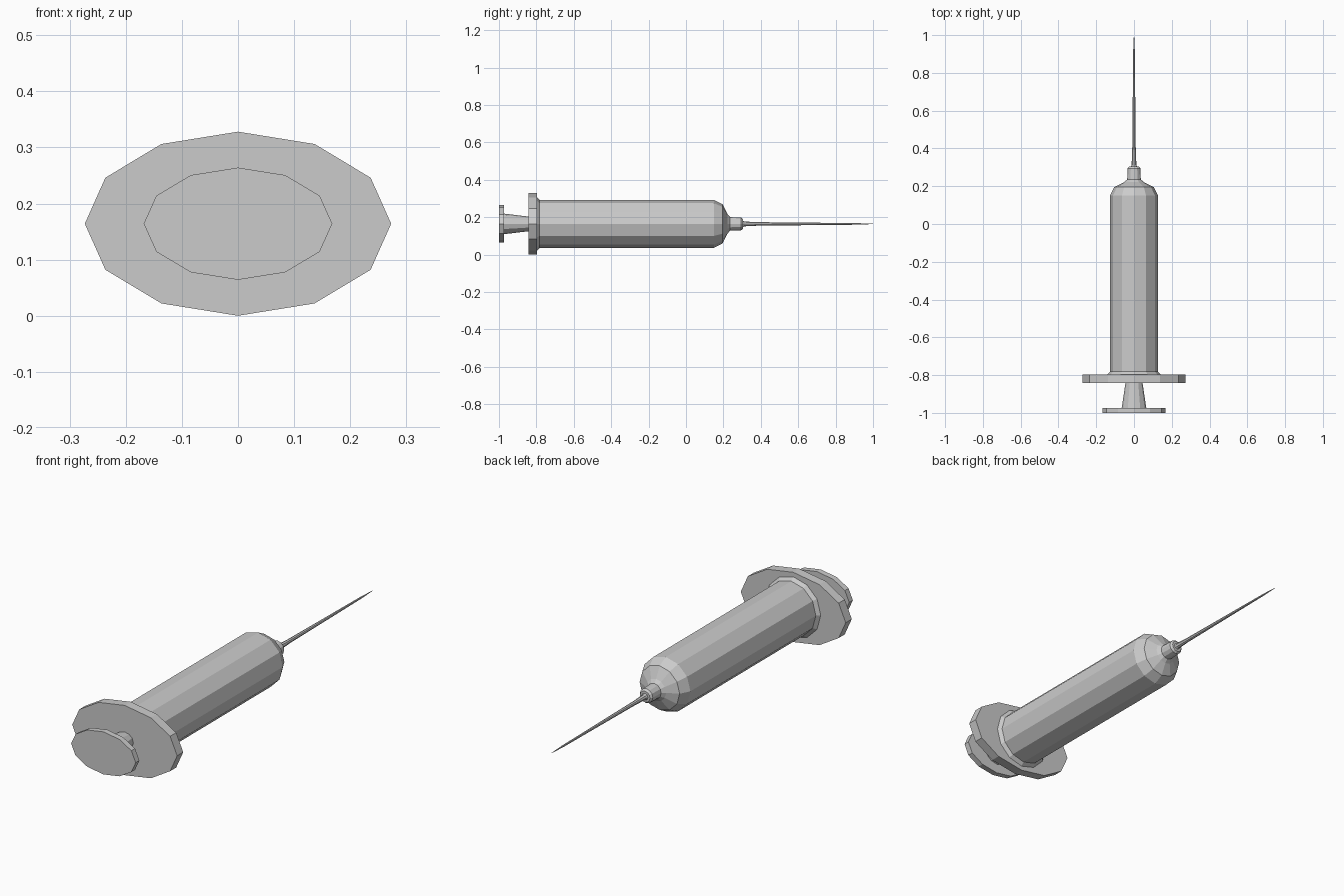
import bpy, bmesh, math

if "Cube" in bpy.data.objects:
    bpy.data.objects.remove(bpy.data.objects["Cube"])

AXIS_Z = 0.164  # height of the long axis


def loft(name, rings, sides=12):
    """Closed solid of elliptical rings (y, half_width, half_height) along y."""
    bm = bmesh.new()
    loops = []
    for y, rx, rz in rings:
        loops.append([bm.verts.new((rx * math.cos(2 * math.pi * i / sides), y,
                                    AXIS_Z + rz * math.sin(2 * math.pi * i / sides)))
                      for i in range(sides)])
    for a, b in zip(loops, loops[1:]):
        for i in range(sides):
            j = (i + 1) % sides
            bm.faces.new((a[i], a[j], b[j], b[i]))
    bm.faces.new(loops[0])
    bm.faces.new(loops[-1])
    bmesh.ops.recalc_face_normals(bm, faces=bm.faces)
    mesh = bpy.data.meshes.new(name)
    bm.to_mesh(mesh)
    bm.free()
    obj = bpy.data.objects.new(name, mesh)
    bpy.context.collection.objects.link(obj)
    return obj


def lathe(name, profile, sides=12):
    return loft(name, [(y, r, r) for y, r in profile], sides)


# Thumb rest and tapered plunger rod
loft("plunger_thumb_rest", [(-1.0, 0.168, 0.1), (-0.973, 0.168, 0.1)])
loft("plunger_rod", [(-0.973, 0.065, 0.055), (-0.84, 0.045, 0.039)])

# Oval finger flange
loft("finger_flange", [(-0.842, 0.273, 0.164), (-0.797, 0.273, 0.164)])

# Barrel with flared collar, rounded shoulder and nozzle
lathe("barrel", [(-0.797, 0.143), (-0.782, 0.128), (0.15, 0.128),
                 (0.196, 0.104), (0.222, 0.052), (0.236, 0.036),
                 (0.295, 0.034), (0.305, 0.026)])

# Needle with sharpened tip
needle = lathe("needle", [(0.30, 0.018), (0.312, 0.013), (0.38, 0.0095),
                          (0.92, 0.0042), (1.0, 0.0008)], 8)
